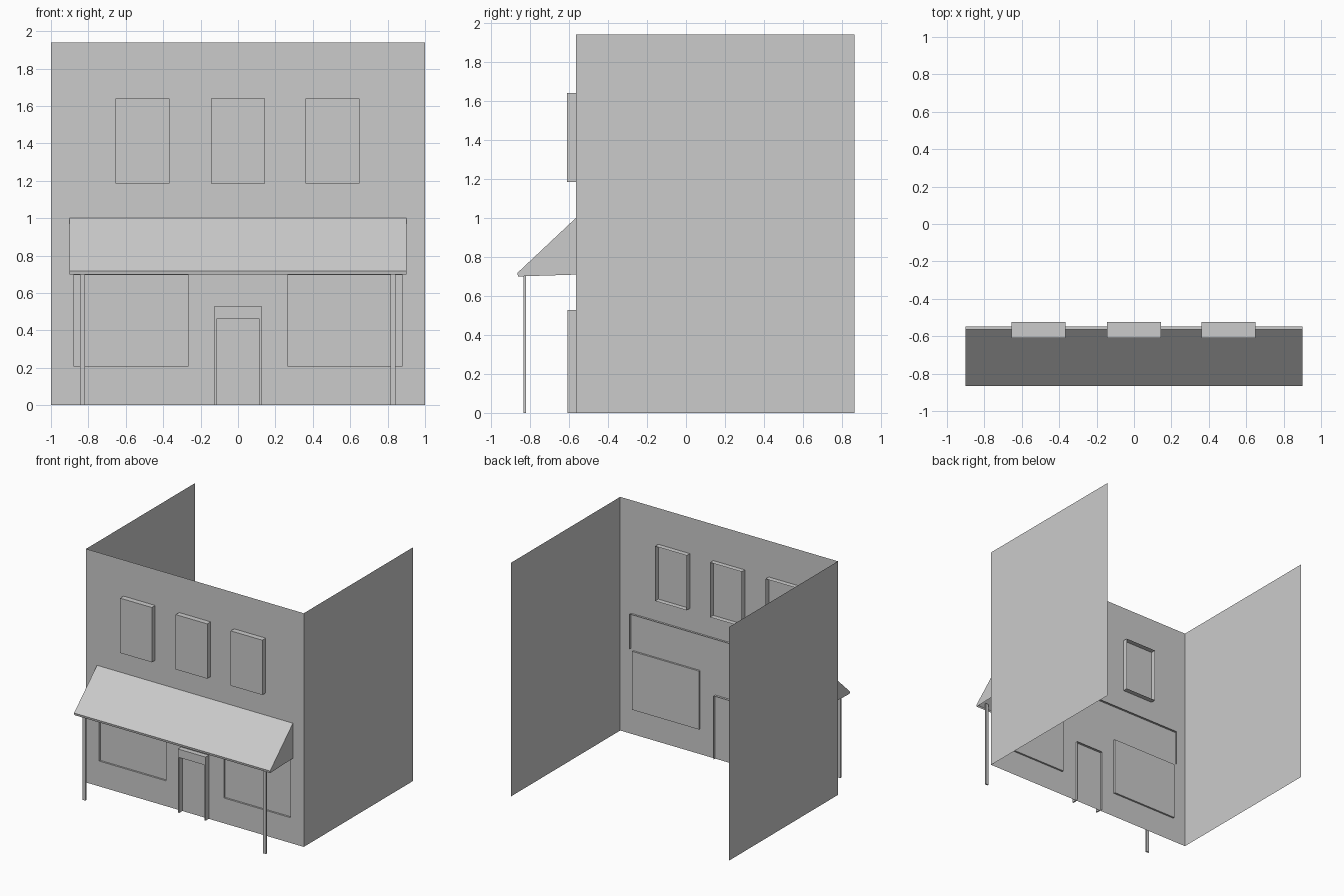
import bpy

if "Cube" in bpy.data.objects:
    bpy.data.objects.remove(bpy.data.objects["Cube"])

WALL, BACK = -0.565, 0.865   # facade plane and rear end of the side walls
TOP = 1.94


def mesh(name, verts, faces):
    me = bpy.data.meshes.new(name)
    me.from_pydata(verts, [], faces)
    ob = bpy.data.objects.new(name, me)
    bpy.context.collection.objects.link(ob)
    return ob


def extrude_outline(name, pts, y0, y1, front=True, back=False, open_edges=()):
    """Counter-clockwise x-z outline swept from y0 back to y1."""
    n = len(pts)
    verts = [(x, y, z) for y in (y0, y1) for x, z in pts]
    faces = [(i, i + n, (i + 1) % n + n, (i + 1) % n)
             for i in range(n) if i not in open_edges]
    if front:
        faces.append(tuple(range(n)))
    if back:
        faces.append(tuple(range(2 * n - 1, n - 1, -1)))
    return mesh(name, verts, faces)


def rect(x0, x1, z0, z1):
    return [(x0, z0), (x1, z0), (x1, z1), (x0, z1)]


# Facade with two openings for the shop windows
xs = [-1, -0.88, -0.265, 0.265, 0.88, 1]
zs = [0, 0.21, 0.695, TOP]
verts = [(x, WALL, z) for z in zs for x in xs]
faces = []
for j in range(3):
    for i in range(5):
        if j == 1 and i in (1, 3):
            continue
        a = j * 6 + i
        faces.append((a, a + 1, a + 7, a + 6))
mesh("facade", verts, faces)

# Shop windows, slightly recessed panes
for side, x0, x1 in (("left", -0.88, -0.265), ("right", 0.265, 0.88)):
    extrude_outline("shop_window_" + side, rect(x0, x1, 0.21, 0.695),
                    WALL, WALL + 0.015, front=False, back=True)

# Side walls
for side, x in (("left", -1), ("right", 1)):
    mesh("side_wall_" + side,
         [(x, WALL, 0), (x, BACK, 0), (x, BACK, TOP), (x, WALL, TOP)],
         [(0, 1, 2, 3) if x > 0 else (3, 2, 1, 0)])

# Upper windows, open-backed boxes passing through the facade
for i, x in enumerate((-0.51, 0, 0.505)):
    extrude_outline(f"upper_window_{i + 1}",
                    rect(x - 0.145, x + 0.145, 1.185, 1.64), -0.61, -0.523)

# Door surround: outer sleeve through the wall, inner reveal down to the wall
outer = [(0.127, 0), (0.127, 0.528), (-0.127, 0.528), (-0.127, 0)]
inner = [(-0.115, 0), (-0.115, 0.46), (0.115, 0.46), (0.115, 0)]
extrude_outline("door_surround", outer + inner, -0.607, WALL)
extrude_outline("door_surround_back", outer, WALL, WALL + 0.02,
                front=False, open_edges=(3,))

# Awning: sloped cover with a small lip and closed ends, open underneath
prof = [(-0.862, 0.70), (-0.865, 0.718), (WALL, 1.0), (-0.547, 1.0), (-0.547, 0.71)]
n = len(prof)
mesh("awning", [(x, y, z) for x in (-0.9, 0.9) for y, z in prof],
     [(i, i + n, i + n + 1, i + 1) for i in range(3)]
     + [tuple(range(n)), tuple(range(2 * n - 1, n - 1, -1))])

# Awning posts
for side, x in (("left", -0.832), ("right", 0.828)):
    extrude_outline("awning_post_" + side, rect(x - 0.013, x + 0.013, 0, 0.735),
                    -0.833, -0.821, back=True)
